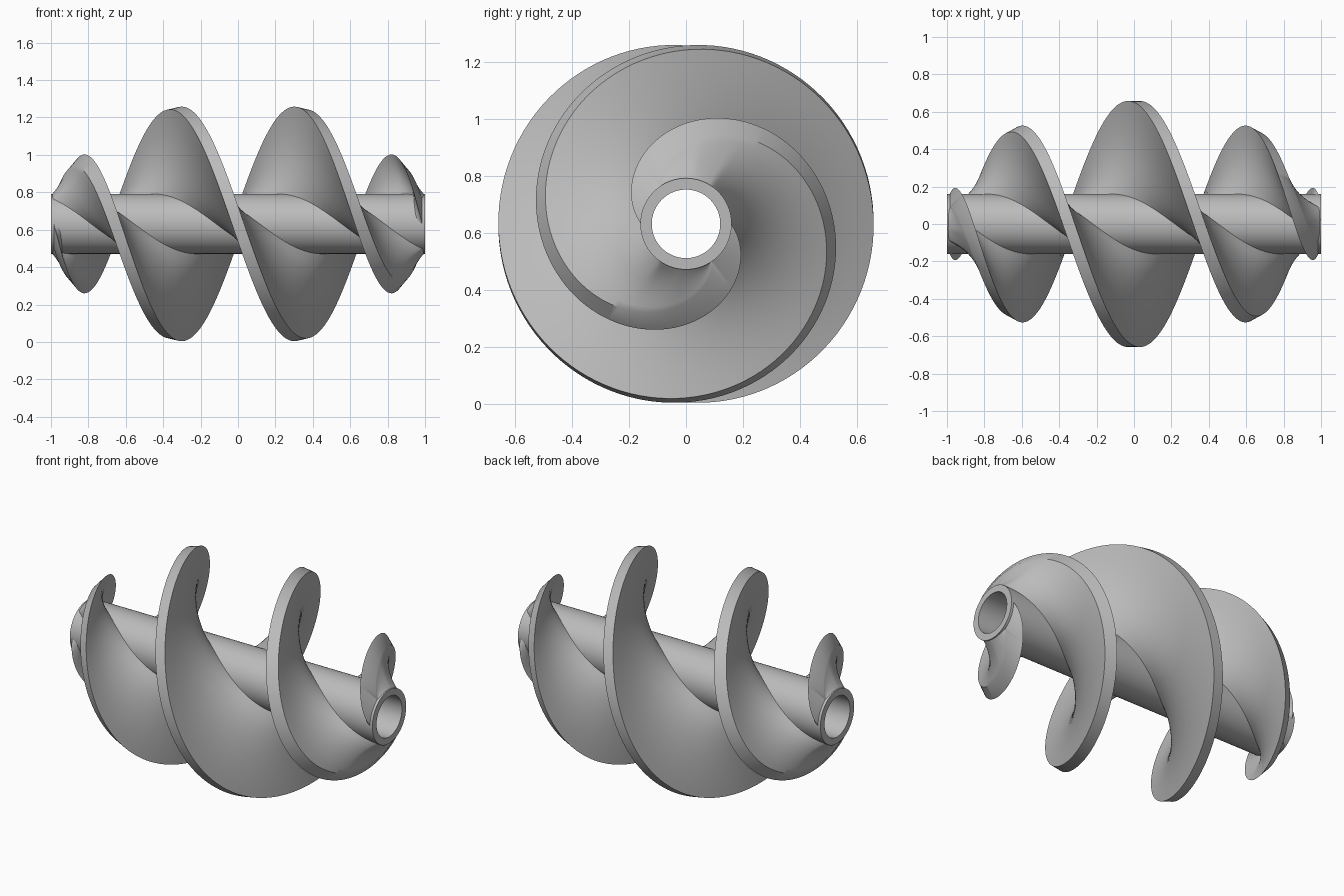
import bpy, bmesh
from math import sin, cos, pi, radians, sqrt

AXIS_Z = 0.631
SHAFT_R, BORE_R = 0.16, 0.12
LEAD = 0.335 / 90        # advance along x per degree at the root
SEGMENTS = 9             # divisions from root to rim

cube = bpy.data.objects.get("Cube")
if cube:
    bpy.data.objects.remove(cube, do_unlink=True)

steel = bpy.data.materials.new("plain grey steel")
steel.use_nodes = True
GREY = (0.5, 0.5, 0.5, 1)
steel.diffuse_color = GREY
steel.node_tree.nodes["Principled BSDF"].inputs["Base Color"].default_value = GREY


def clamp(v, limit):
    return max(-limit, min(limit, v))


def rim_radius(x):
    return 0.658 * sqrt(max(0, 1 - (x / 1.015) ** 2))


def skin(name, rings, closed):
    """Join rings of points into a solid; loop the last ring to the first or cap both ends."""
    bm = bmesh.new()
    rows = [[bm.verts.new(p) for p in ring] for ring in rings]
    pairs = list(zip(rows, rows[1:]))
    if closed:
        pairs.append((rows[-1], rows[0]))
    for a, b in pairs:
        for i in range(len(a)):
            j = (i + 1) % len(a)
            bm.faces.new((a[i], a[j], b[j], b[i]))
    if not closed:
        bm.faces.new(rows[0])
        bm.faces.new(rows[-1])
    bmesh.ops.recalc_face_normals(bm, faces=bm.faces)
    mesh = bpy.data.meshes.new(name)
    bm.to_mesh(mesh)
    bm.free()
    mesh.materials.append(steel)
    obj = bpy.data.objects.new(name, mesh)
    bpy.context.collection.objects.link(obj)
    bpy.ops.object.select_all(action="DESELECT")
    obj.select_set(True)
    bpy.context.view_layer.objects.active = obj
    bpy.ops.object.shade_smooth_by_angle(angle=radians(35))


def polar(x, r, angle):
    return (x, -r * cos(angle), AXIS_Z - r * sin(angle))


def blade_side(turn, side):
    """Points from root to rim on one face of the blade (side is +1 or -1)."""
    rim_x = clamp(1.04 * sin(0.0038 * turn) + side * 0.033, 0.985)
    root_x = clamp(LEAD * turn + side * 0.12, 1.0 if side * turn > 0 else 0.94)
    root_r = SHAFT_R - 0.008
    rim_r = max(rim_radius(rim_x), root_r + 0.004)
    points = []
    for i in range(SEGMENTS + 1):
        t = i / SEGMENTS
        # straight blade with a flared root
        middle = LEAD * turn
        lean = clamp(middle, 0.97)
        core_root = lean + (root_x - lean) * 0.4
        x = core_root + (rim_x - core_root) * t + (root_x - core_root) * (1 - t) ** 3
        points.append((x, root_r + (rim_r - root_r) * t))
    return points


# Two helical blades, half a turn apart
for name, start in (("front_helix_blade", 0), ("rear_helix_blade", pi)):
    rings = []
    for turn in range(-360, 361, 3):
        section = blade_side(turn, 1) + blade_side(turn, -1)[::-1]
        rings.append([polar(x, r, radians(turn) + start) for x, r in section])
    skin(name, rings, closed=False)

# Hollow shaft
tube = [(-1, BORE_R), (-1, SHAFT_R), (1, SHAFT_R), (1, BORE_R)]
skin("hollow_shaft",
     [[polar(x, r, 2 * pi * k / 96) for x, r in tube] for k in range(96)],
     closed=True)
